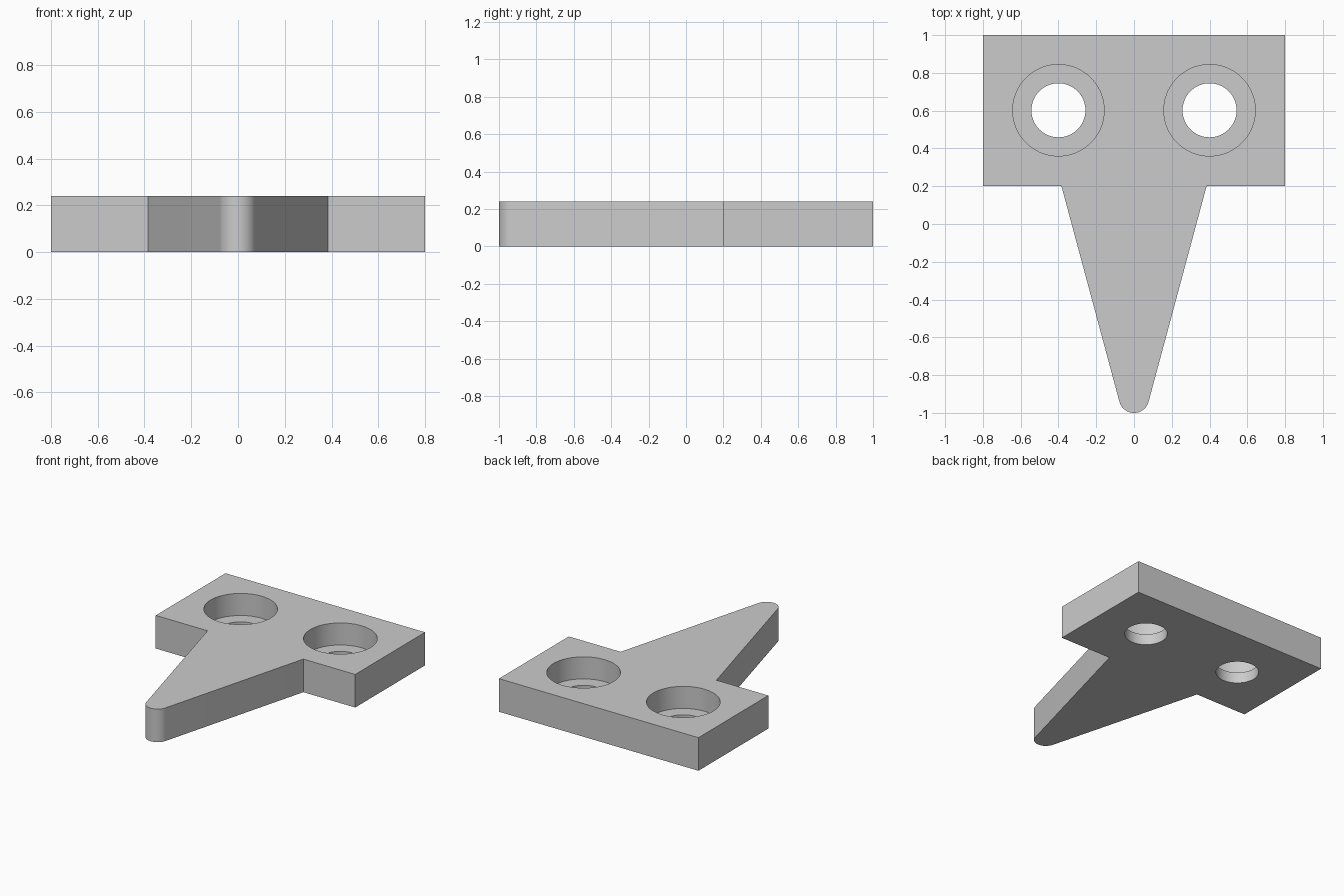
import bpy
import bmesh
from math import cos, sin, pi, radians

cube = bpy.data.objects.get("Cube")
if cube:
    bpy.data.objects.remove(cube, do_unlink=True)

HEIGHT = 0.24
LEDGE = 0.08
TIP_R = 0.08
TAPER = radians(15)
HOLE_X, HOLE_Y = 0.4, 0.602

grey = bpy.data.materials.new("plain grey")
grey.use_nodes = True
colour = (0.6, 0.6, 0.6, 1)
grey.diffuse_color = colour
grey.node_tree.nodes["Principled BSDF"].inputs["Base Color"].default_value = colour


def prism(name, outline, z0, z1):
    """Closed solid from a counter-clockwise outline."""
    bm = bmesh.new()
    base = bm.faces.new([bm.verts.new((x, y, z0)) for x, y in outline])
    top = bmesh.ops.extrude_face_region(bm, geom=[base])["geom"]
    verts = [v for v in top if isinstance(v, bmesh.types.BMVert)]
    bmesh.ops.translate(bm, verts=verts, vec=(0, 0, z1 - z0))
    bmesh.ops.recalc_face_normals(bm, faces=bm.faces)
    mesh = bpy.data.meshes.new(name)
    bm.to_mesh(mesh)
    bm.free()
    mesh.materials.append(grey)
    obj = bpy.data.objects.new(name, mesh)
    bpy.context.collection.objects.link(obj)
    return obj


def arc(cx, cy, r, start, end, steps):
    angles = [start + (end - start) * i / steps for i in range(steps + 1)]
    return [(cx + r * cos(a), cy + r * sin(a)) for a in angles]


# Plate: rectangular head with a tapered tongue ending in a round tip
tip = arc(0, TIP_R - 1, TIP_R, pi + TAPER, 2 * pi - TAPER, 24)
right = [(0.384, 0.2), (0.8, 0.2), (0.8, 1)]
left = [(-x, y) for x, y in reversed(right)]
plate = prism("mounting_plate", tip + right + left, 0, HEIGHT)

# Counterbored screw holes: narrow bore through, wide bore down to the ledge
for side in (-1, 1):
    for r, z0, z1 in ((0.143, -0.1, HEIGHT - 0.05), (0.242, LEDGE, HEIGHT + 0.1)):
        circle = arc(side * HOLE_X, HOLE_Y, r, 0, 2 * pi, 72)[:-1]
        cutter = prism("bore_cutter", circle, z0, z1)
        cutter.hide_render = True
        mod = plate.modifiers.new("bore", 'BOOLEAN')
        mod.operation = 'DIFFERENCE'
        mod.solver = 'EXACT'
        mod.object = cutter
        bpy.context.view_layer.objects.active = plate
        bpy.ops.object.modifier_apply(modifier=mod.name)
        bpy.data.objects.remove(cutter, do_unlink=True)

# Smooth round walls, crisp edges
bpy.ops.object.select_all(action='DESELECT')
plate.select_set(True)
bpy.context.view_layer.objects.active = plate
bpy.ops.object.shade_smooth_by_angle(angle=radians(14))
